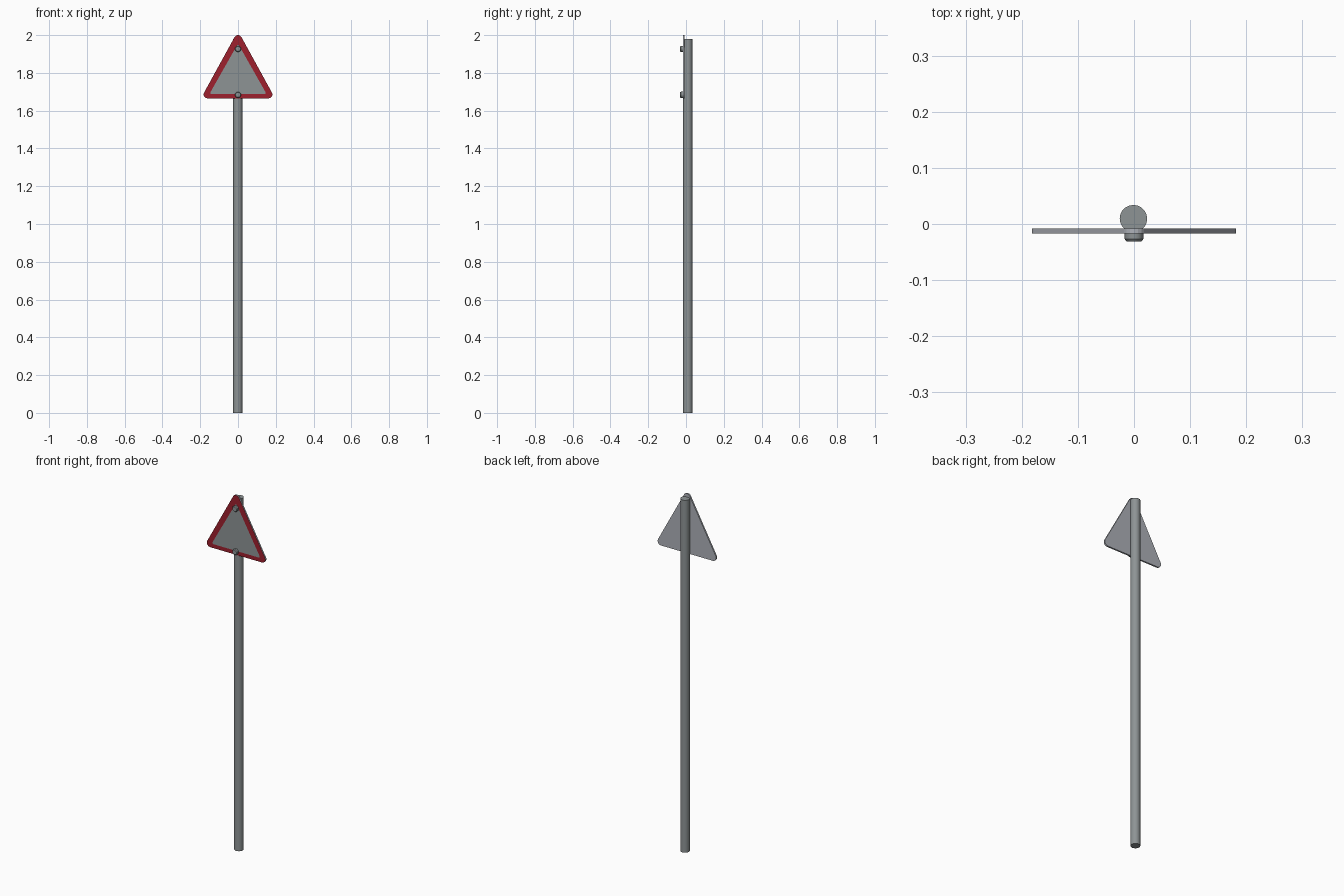
import bpy, bmesh, math

if "Cube" in bpy.data.objects:
    bpy.data.objects.remove(bpy.data.objects["Cube"])


def mat(name, col):
    m = bpy.data.materials.new(name)
    m.diffuse_color = (*col, 1)
    m.use_nodes = True
    m.node_tree.nodes["Principled BSDF"].inputs["Base Color"].default_value = m.diffuse_color
    return m


grey = mat("post_grey", (0.27, 0.295, 0.30))
red = mat("border_red", (0.34, 0.014, 0.026))
light = mat("back_light_grey", (0.42, 0.44, 0.48))


def finish(name, bm, mats):
    bmesh.ops.recalc_face_normals(bm, faces=bm.faces)
    me = bpy.data.meshes.new(name)
    bm.to_mesh(me)
    bm.free()
    for m in mats:
        me.materials.append(m)
    ob = bpy.data.objects.new(name, me)
    bpy.context.collection.objects.link(ob)
    return ob


def smooth(ob, angle):
    bpy.ops.object.select_all(action='DESELECT')
    ob.select_set(True)
    bpy.context.view_layer.objects.active = ob
    bpy.ops.object.shade_smooth_by_angle(angle=math.radians(angle))


# round post
bpy.ops.mesh.primitive_cylinder_add(vertices=20, radius=0.0245, depth=1.98,
                                    location=(-0.001, 0.0095, 0.99))
post = bpy.context.object
post.name = "post"
post.data.materials.append(grey)
smooth(post, 40)


# outline of a triangle with rounded corners
def rounded_triangle(bottom, top, half, r, steps=6):
    pts = []
    for cx, cz, mid in ((half - r, bottom + r, -30),
                        (0, top - r, 90), (r - half, bottom + r, 210)):
        for i in range(steps + 1):
            a = math.radians(mid - 60 + 120 * i / steps)
            pts.append((cx + r * math.cos(a), cz + r * math.sin(a)))
    return pts


# triangular plate: light back and rim, red border, grey centre panel
Y_FRONT, Y_BACK = -0.017, -0.008
outer = rounded_triangle(1.665, 2.0, 0.182, 0.021)
inner = rounded_triangle(1.687, 1.948, 0.147, 0.007)
bm = bmesh.new()
back = [bm.verts.new((x, Y_BACK, z)) for x, z in outer]
front = [bm.verts.new((x, Y_FRONT, z)) for x, z in outer]
panel = [bm.verts.new((x, Y_FRONT, z)) for x, z in inner]
bm.faces.new(back)
bm.faces.new(panel).material_index = 2
n = len(outer)
for i in range(n):
    j = (i + 1) % n
    bm.faces.new((back[i], back[j], front[j], front[i]))
    bm.faces.new((front[i], front[j], panel[j], panel[i])).material_index = 1
finish("sign_plate", bm, (light, red, grey))

# two bolts with chamfered heads
for name, z in (("upper_bolt", 1.927), ("lower_bolt", 1.684)):
    bm = bmesh.new()
    rings = []
    for y, r in ((-0.012, 0.0165), (-0.027, 0.0165), (-0.0315, 0.013)):
        rings.append([bm.verts.new((r * math.cos(k * math.tau / 12), y,
                                    z + r * math.sin(k * math.tau / 12)))
                      for k in range(12)])
    for a, b in zip(rings, rings[1:]):
        for k in range(12):
            j = (k + 1) % 12
            bm.faces.new((a[k], a[j], b[j], b[k]))
    bm.faces.new(rings[0])
    bm.faces.new(rings[-1])
    smooth(finish(name, bm, (grey,)), 35)
